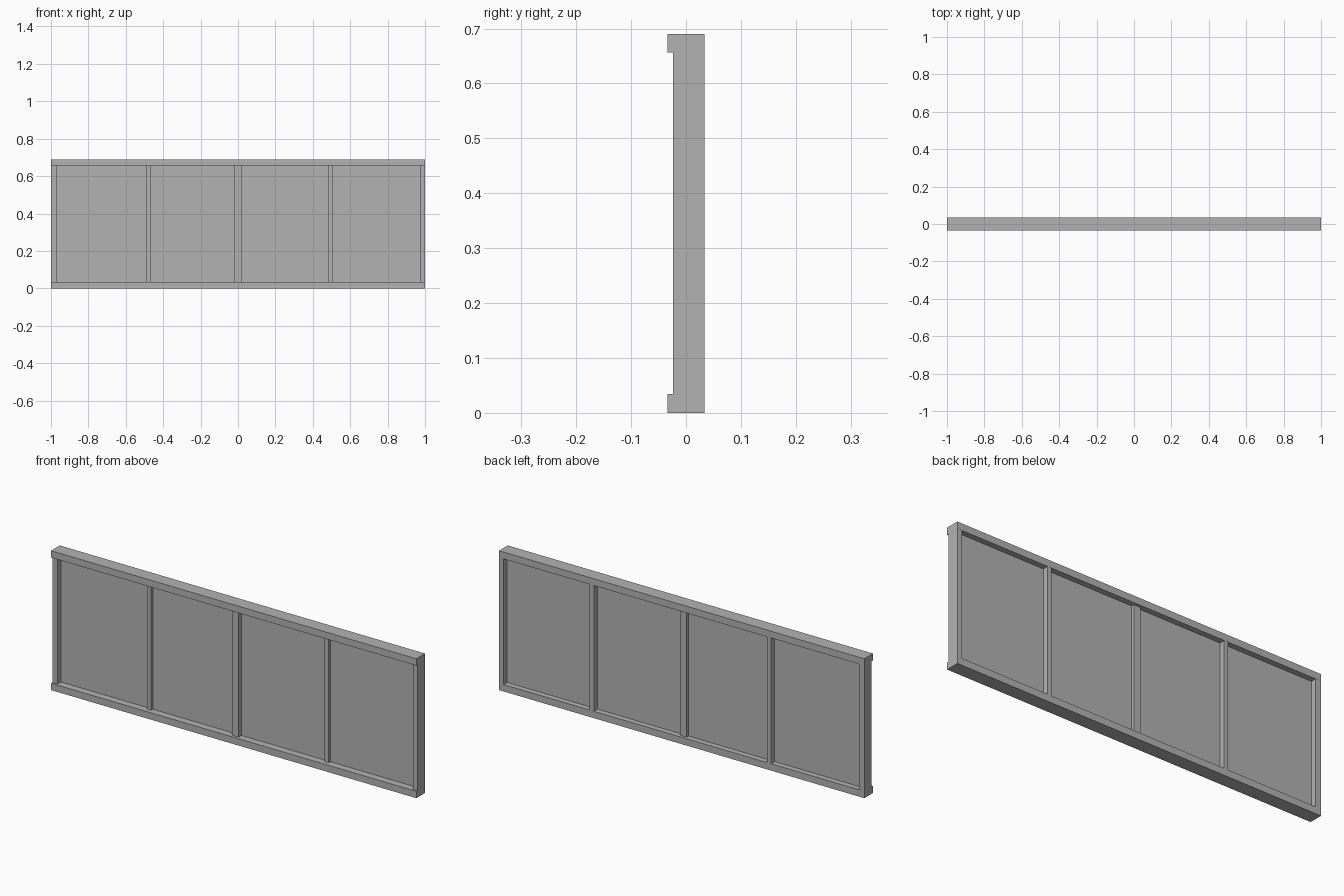
import bpy

cube = bpy.data.objects.get("Cube")
if cube:
    bpy.data.objects.remove(cube, do_unlink=True)

# One plain grey for the whole frame
grey = bpy.data.materials.new("plain_grey")
grey.use_nodes = True
colour = (0.45, 0.45, 0.45, 1)
grey.diffuse_color = colour
grey.node_tree.nodes["Principled BSDF"].inputs["Base Color"].default_value = colour


def box(name, x, y, z):
    """Box spanning the (low, high) pairs on each axis."""
    spans = (x, y, z)
    bpy.ops.mesh.primitive_cube_add(size=1)
    ob = bpy.context.object
    ob.name = name
    for v in ob.data.vertices:
        v.co = [lo + (c + 0.5) * (hi - lo) for c, (lo, hi) in zip(v.co, spans)]
    ob.data.materials.append(grey)
    return ob


HEIGHT, RAIL = 0.69, 0.034
inner = (RAIL, HEIGHT - RAIL)
full_y, post_y = (-0.034, 0.034), (-0.024, 0.0335)

# Horizontal rails, proud of the posts at the front
box("bottom_rail", (-1, 1), full_y, (0, RAIL))
box("top_rail", (-1, 1), full_y, (HEIGHT - RAIL, HEIGHT))

# End posts
box("right_end_post", (-1, -0.971), post_y, inner)
box("left_end_post", (0.975, 1), post_y, inner)

# Slim mullions and the wider, shallower centre post
box("right_mullion", (-0.49, -0.468), (-0.012, 0.0335), inner)
box("left_mullion", (0.481, 0.504), (-0.012, 0.0335), inner)
box("centre_post", (-0.018, 0.018), (-0.02, 0.02), inner)

# Thin infill panel
box("panel", (-0.971, 0.975), (0.002, 0.006), inner)
